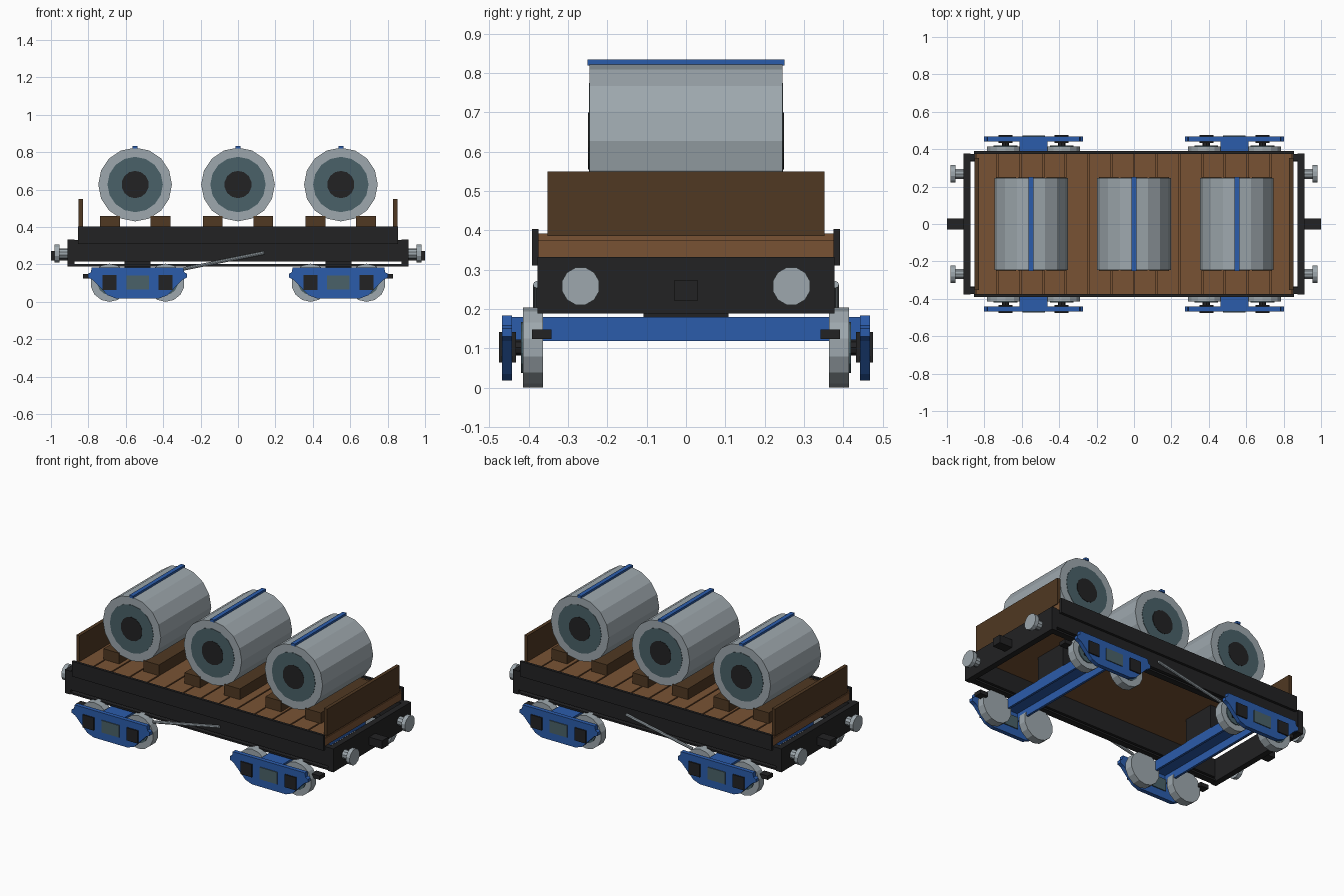
import bpy, bmesh, math
from mathutils import Vector

if "Cube" in bpy.data.objects:
    bpy.data.objects.remove(bpy.data.objects["Cube"])


def material(name, r, g, b):
    m = bpy.data.materials.new(name)
    m.diffuse_color = (r, g, b, 1)
    m.use_nodes = True
    m.node_tree.nodes["Principled BSDF"].inputs["Base Color"].default_value = m.diffuse_color
    return m


STEEL = material("light_steel", 0.34, 0.39, 0.42)
DARK_STEEL = material("dark_steel", 0.068, 0.12, 0.14)
BLACK = material("black_iron", 0.016, 0.016, 0.017)
BLUE = material("blue_paint", 0.024, 0.107, 0.41)
WOOD = material("deck_wood", 0.19, 0.086, 0.034)
DARK_WOOD = material("dark_wood", 0.08, 0.040, 0.016)


def finish(name, bm, mat):
    bmesh.ops.recalc_face_normals(bm, faces=bm.faces)
    me = bpy.data.meshes.new(name)
    bm.to_mesh(me)
    bm.free()
    me.materials.append(mat)
    ob = bpy.data.objects.new(name, me)
    bpy.context.collection.objects.link(ob)
    return ob


def box(name, x, y, z, mat):
    """Box from three (min, max) ranges."""
    bm = bmesh.new()
    bmesh.ops.create_cube(bm, size=1)
    for v in bm.verts:
        v.co = [(r[0] + r[1]) / 2 + c * abs(r[1] - r[0]) for c, r in zip(v.co, (x, y, z))]
    return finish(name, bm, mat)


def rod(name, a, b, radius, sides, mat, phase=0.0):
    """Flat-sided cylinder between two points."""
    a, b = Vector(a), Vector(b)
    d = (b - a).normalized()
    u = Vector((0, 0, 1)) - d * d.z
    u.normalize()
    w = d.cross(u)
    bm = bmesh.new()
    ends = []
    for p in (a, b):
        ends.append([bm.verts.new(p + radius * (u * math.cos(t) + w * math.sin(t)))
                     for t in (math.tau * (i + phase) / sides for i in range(sides))])
    bm.faces.new(ends[0])
    bm.faces.new(ends[1])
    for i in range(sides):
        j = (i + 1) % sides
        bm.faces.new((ends[0][i], ends[0][j], ends[1][j], ends[1][i]))
    return finish(name, bm, mat)


def plate(name, profile, y0, y1, mat):
    """Profile in x and z extruded along y."""
    bm = bmesh.new()
    f = bm.faces.new([bm.verts.new((x, y0, z)) for x, z in profile])
    new = bmesh.ops.extrude_face_region(bm, geom=[f])["geom"]
    for v in new:
        if isinstance(v, bmesh.types.BMVert):
            v.co.y = y1
    return finish(name, bm, mat)


def span(c, half):
    return (c - half, c + half)


# Deck: slab with separate planks on top
box("deck_slab", (-0.85, 0.85), (-0.375, 0.375), (0.33, 0.375), WOOD)
PLANKS = 14
pitch = 1.7 / PLANKS
for i in range(PLANKS):
    box("deck_plank", span(-0.85 + pitch * (i + 0.5), pitch / 2 - 0.004),
        (-0.375, 0.375), (0.375, 0.392), WOOD)

# Underframe sides, lower rails and brake rods
for s in (-1, 1):
    box("side_board", (-0.855, 0.855), (s * 0.375, s * 0.391), (0.31, 0.403), BLACK)
    box("side_sill", (-0.88, 0.88), (s * 0.34, s * 0.375), (0.216, 0.33), BLACK)
    box("lower_rail", (-0.88, 0.88), (s * 0.335, s * 0.375), (0.19, 0.201), BLACK)
    rod("brake_rod", (-0.31, s * 0.38, 0.172), (0.14, s * 0.38, 0.262), 0.009, 8, STEEL)

# Wagon ends: end board, headstock, buffers and coupler
for e in (-1, 1):
    box("end_board", (e * 0.83, e * 0.852), (-0.352, 0.352), (0.385, 0.55), DARK_WOOD)
    box("headstock", (e * 0.875, e * 0.912), (-0.378, 0.378), (0.188, 0.332), BLACK)
    box("coupler", (e * 0.91, e * 1.0), (-0.03, 0.03), (0.222, 0.272), BLACK)
    for s in (-1, 1):
        y = s * 0.268
        rod("buffer_shank", (e * 0.91, y, 0.258), (e * 0.96, y, 0.258), 0.028, 10, STEEL)
        rod("buffer_head", (e * 0.955, y, 0.258), (e * 0.98, y, 0.258), 0.049, 12, STEEL, 0.5)

# Steel coils with cores, straps and chocks
for cx in (-0.55, 0, 0.55):
    cz = 0.627
    rod("coil", (cx, -0.245, cz), (cx, 0.245, cz), 0.197, 16, STEEL)
    rod("coil_inner_wrap", (cx, -0.247, cz), (cx, 0.247, cz), 0.148, 16, DARK_STEEL)
    rod("coil_core", (cx, -0.249, cz), (cx, 0.249, cz), 0.073, 14, BLACK)
    box("coil_strap", span(cx, 0.013), (-0.251, 0.251), (0.819, 0.834), BLUE)
    for s in (-1, 1):
        box("chock", span(cx + s * 0.135, 0.053), (-0.251, 0.251), (0.385, 0.458), DARK_WOOD)

# Bogies
HALF_FRAME = [(0.245, 0.184), (0.25, 0.158), (0.265, 0.15), (0.265, 0.13),
              (0.24, 0.118), (0.16, 0.035), (0.115, 0.018)]
for e in (-1, 1):
    bx = e * 0.537
    box("pivot_block", span(bx, 0.07), (-0.108, 0.108), (0.178, 0.335), BLACK)
    # cross beam as a channel open underneath
    box("bolster_top", span(bx, 0.074), (-0.455, 0.455), (0.166, 0.18), BLUE)
    for s in (-1, 1):
        box("bolster_web", span(bx + s * 0.067, 0.007), (-0.445, 0.445), (0.118, 0.17), BLUE)
        # side frame with spring
        outline = [(bx + x, z) for x, z in HALF_FRAME]
        outline += [(bx - x, z) for x, z in reversed(HALF_FRAME)]
        plate("side_frame", outline, s * 0.442, s * 0.468, BLUE)
        box("spring", span(bx, 0.06), (s * 0.436, s * 0.473), (0.066, 0.14), DARK_STEEL)
        # brake block at the outer end
        box("brake_block", (bx + e * 0.235, bx + e * 0.292), (s * 0.342, s * 0.391),
            (0.124, 0.148), BLACK)
        for w in (-1, 1):
            wx = bx + w * 0.15
            rod("wheel", (wx, s * 0.364, 0.102), (wx, s * 0.415, 0.102), 0.102, 14, STEEL)
            rod("wheel_hub", (wx, s * 0.414, 0.102), (wx, s * 0.42, 0.102), 0.065, 14, DARK_STEEL)
            rod("axle_stub", (wx, s * 0.41, 0.102), (wx, s * 0.445, 0.102), 0.02, 8, BLACK)
            box("axle_box", span(wx, 0.038), (s * 0.432, s * 0.475), (0.064, 0.142), BLACK)
